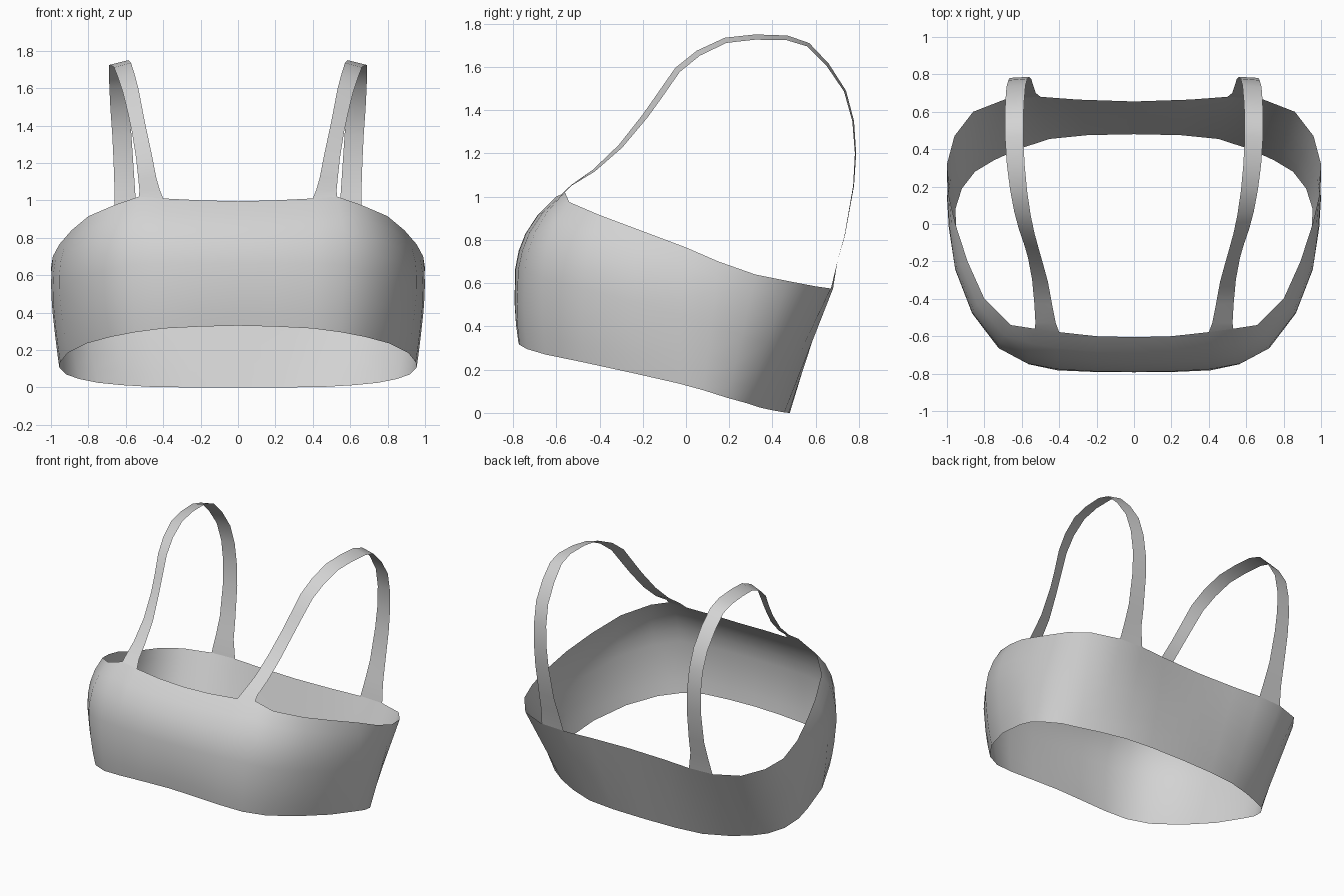
import bpy
import math
from mathutils import Vector

cube = bpy.data.objects.get("Cube")
if cube:
    bpy.data.objects.remove(cube, do_unlink=True)

# One plain fabric colour
fabric = bpy.data.materials.new("light grey fabric")
fabric.use_nodes = True
COLOUR = (0.65, 0.65, 0.65, 1)
fabric.diffuse_color = COLOUR
fabric.node_tree.nodes["Principled BSDF"].inputs["Base Color"].default_value = COLOUR


def loft(name, columns):
    """Skin a grid of point columns, then mirror it across x = 0."""
    rows = len(columns[0])
    verts = [p for column in columns for p in column]
    faces = []
    for i in range(len(columns) - 1):
        for j in range(rows - 1):
            a, b = i * rows + j, (i + 1) * rows + j
            faces.append((a, b, b + 1, a + 1))
    mesh = bpy.data.meshes.new(name)
    mesh.from_pydata(verts, [], faces)
    mesh.materials.append(fabric)
    obj = bpy.data.objects.new(name, mesh)
    bpy.context.collection.objects.link(obj)
    bpy.ops.object.select_all(action="DESELECT")
    obj.select_set(True)
    bpy.context.view_layer.objects.active = obj
    bpy.ops.object.shade_smooth_by_angle(angle=math.radians(50))
    mirror = obj.modifiers.new("mirror", "MIRROR")
    mirror.use_axis[0] = True
    mirror.merge_threshold = 0.0005
    return obj


# Chest band: lower and upper hems, from front centre round to back centre
lower_hem = [
    (0, -.775, .33), (.2, -.775, .325), (.4, -.77, .315), (.55, -.735, .295),
    (.68, -.65, .27), (.81, -.48, .235), (.91, -.25, .185), (.95, -.03, .135),
    (.955, .08, .105), (.92, .19, .07), (.85, .28, .045), (.75, .34, .025),
    (.62, .40, .012), (.45, .455, .002), (.25, .475, 0), (0, .48, 0)]
upper_hem = [
    (0, -.605, .995), (.2, -.60, 1.0), (.4, -.578, 1.01), (.53, -.56, 1.02),
    (.66, -.54, .975), (.80, -.40, .915), (.89, -.20, .84), (.955, 0, .765),
    (.99, .15, .70), (1.0, .32, .64), (.96, .47, .61), (.86, .60, .585),
    (.68, .67, .575), (.5, .68, .575), (.3, .665, .575), (0, .655, .575)]
# Outward fullness of each column, and its share at each height
fullness = [.106, .106, .108, .108, .092, .075, .062, .038, .02, .006] + [0] * 6
heights = [(0, 0), (.12, .3), (.27, .6), (.5, .95), (.63, 1), (.75, .9), (.88, .57), (1, 0)]

low = [Vector(p) for p in lower_hem]
top = [Vector(p) for p in upper_hem]
mid = [a.lerp(b, .5) for a, b in zip(low, top)]
last = len(mid) - 1
band = []
for i in range(last + 1):
    along = mid[min(i + 1, last)] - mid[max(i - 1, 0)]
    outward = Vector((along.y, -along.x, 0)).normalized()
    if i in (0, last):
        outward = Vector((0, -1 if i == 0 else 1, 0))
    band.append([low[i].lerp(top[i], t) + outward * fullness[i] * share
                 for t, share in heights])
loft("chest_band", band)

# Shoulder straps: y, z, inner x, outer x, tilt of the outer edge
strap_path = [
    (-.578, 1.01, .40, .53, 0), (-.53, 1.055, .418, .527, .004),
    (-.43, 1.125, .438, .533, .012), (-.31, 1.24, .46, .545, .02),
    (-.20, 1.38, .49, .567, .026), (-.13, 1.48, .51, .588, .028),
    (-.05, 1.595, .532, .615, .028), (.05, 1.675, .553, .64, .027),
    (.18, 1.735, .572, .663, .025), (.32, 1.75, .585, .68, .024),
    (.47, 1.745, .592, .69, .022), (.57, 1.71, .592, .69, .018),
    (.66, 1.615, .587, .688, .014), (.74, 1.49, .58, .682, .010),
    (.777, 1.35, .57, .672, .008), (.787, 1.2, .56, .665, .006),
    (.777, 1.05, .55, .66, .004), (.735, .82, .537, .658, .002),
    (.70, .70, .525, .665, 0), (.68, .575, .50, .68, 0)]
straps = []
for i, (y, z, inner, outer, tilt) in enumerate(strap_path):
    before = strap_path[max(i - 1, 0)]
    after = strap_path[min(i + 1, len(strap_path) - 1)]
    along = Vector((0, after[0] - before[0], after[1] - before[1])).normalized()
    inward = Vector((0, along.z, -along.y))
    outer_point = Vector((outer, y, z)) + inward * tilt
    # Seat both ends on the hem of the band
    if i == 0:
        outer_point = top[3]
    elif i == len(strap_path) - 1:
        outer_point = top[12]
    straps.append([outer_point, Vector((inner, y, z))])
loft("shoulder_straps", straps)
